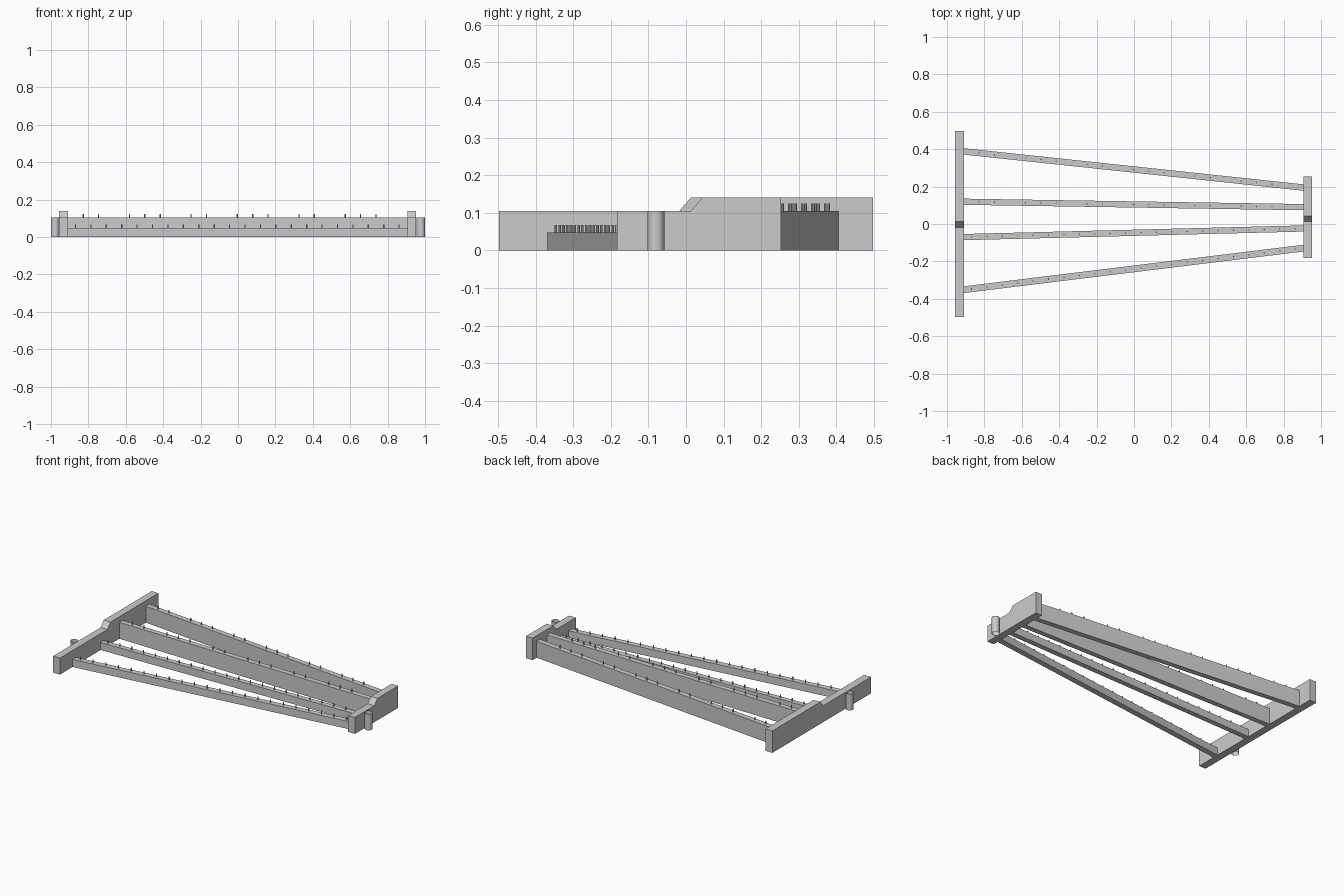
import bpy, bmesh, math
from mathutils import Matrix, Vector

cube = bpy.data.objects.get("Cube")
if cube:
    bpy.data.objects.remove(cube)

grey = bpy.data.materials.new("plain_grey")
grey.use_nodes = True
COLOUR = (0.6, 0.6, 0.6, 1)
grey.diffuse_color = COLOUR
grey.node_tree.nodes["Principled BSDF"].inputs["Base Color"].default_value = COLOUR

LOW, HIGH = 0.048, 0.105      # rail heights
X_LEFT, X_RIGHT = -0.909, 0.906   # inner faces of the end bars


def add_object(name, bm):
    bmesh.ops.recalc_face_normals(bm, faces=bm.faces)
    mesh = bpy.data.meshes.new(name)
    bm.to_mesh(mesh)
    bm.free()
    mesh.materials.append(grey)
    obj = bpy.data.objects.new(name, mesh)
    bpy.context.collection.objects.link(obj)
    return obj


def prism(name, outline, offset):
    """Extrude a closed outline along an offset."""
    bm = bmesh.new()
    face = bm.faces.new([bm.verts.new(p) for p in outline])
    moved = bmesh.ops.extrude_face_region(bm, geom=[face], use_keep_orig=True)["geom"]
    verts = [v for v in moved if isinstance(v, bmesh.types.BMVert)]
    bmesh.ops.translate(bm, verts=verts, vec=offset)
    return add_object(name, bm)


def end_bar(name, x0, x1, front, back, step):
    """End bar with a sloped step up to the raised rear half."""
    profile = [(front, 0), (back, 0), (back, 0.14), (step + 0.031, 0.14),
               (step, HIGH), (front, HIGH)]
    prism(name, [(x0, y, z) for y, z in profile], (x1 - x0, 0, 0))


def rail(name, y_left, y_right, width, height, pin_xs):
    """Slanted rail with a row of short pins along its top."""
    h = width / 2
    prism(name, [(X_LEFT, y_left - h, 0), (X_RIGHT, y_right - h, 0),
                 (X_RIGHT, y_right + h, 0), (X_LEFT, y_left + h, 0)], (0, 0, height))
    bm = bmesh.new()
    for x in pin_xs:
        t = (x - X_LEFT) / (X_RIGHT - X_LEFT)
        y = y_left + t * (y_right - y_left)
        bmesh.ops.create_cone(bm, cap_ends=True, segments=10, radius1=0.0035,
                              radius2=0.0035, depth=0.02,
                              matrix=Matrix.Translation((x, y, height + 0.009)))
    add_object(name + "_pins", bm)


def tube(name, x, y):
    """Open cord tube beside an end bar."""
    bm = bmesh.new()
    bmesh.ops.create_cone(bm, cap_ends=False, segments=32, radius1=0.0225, radius2=0.0225,
                          depth=HIGH, matrix=Matrix.Translation((x, y, HIGH / 2)))
    for f in bm.faces:
        f.smooth = True
    add_object(name, bm)


# End bars
end_bar("wide_end_bar", -0.957, X_LEFT, -0.497, 0.497, -0.018)
end_bar("narrow_end_bar", X_RIGHT, 0.953, -0.183, 0.253, 0.013)

# Pin spacing: even for the front rails, groups of two and three for the rear rails
STEP = 0.0824
even = [-0.869 + STEP * i for i in range(22)]
grouped = [x + STEP / 2 for i, x in enumerate(even[:-1]) if i % 7 not in (2, 6)]

# Rails, back to front
rail("back_rail", 0.388, 0.195, 0.034, HIGH, grouped)
rail("inner_back_rail", 0.119, 0.09, 0.033, HIGH, grouped)
rail("inner_front_rail", -0.07, -0.024, 0.033, LOW, even)
rail("front_rail", -0.351, -0.129, 0.036, LOW, even)

# Cord tubes
tube("right_tube", -0.9775, -0.254)
tube("left_tube", 0.9775, -0.08)
